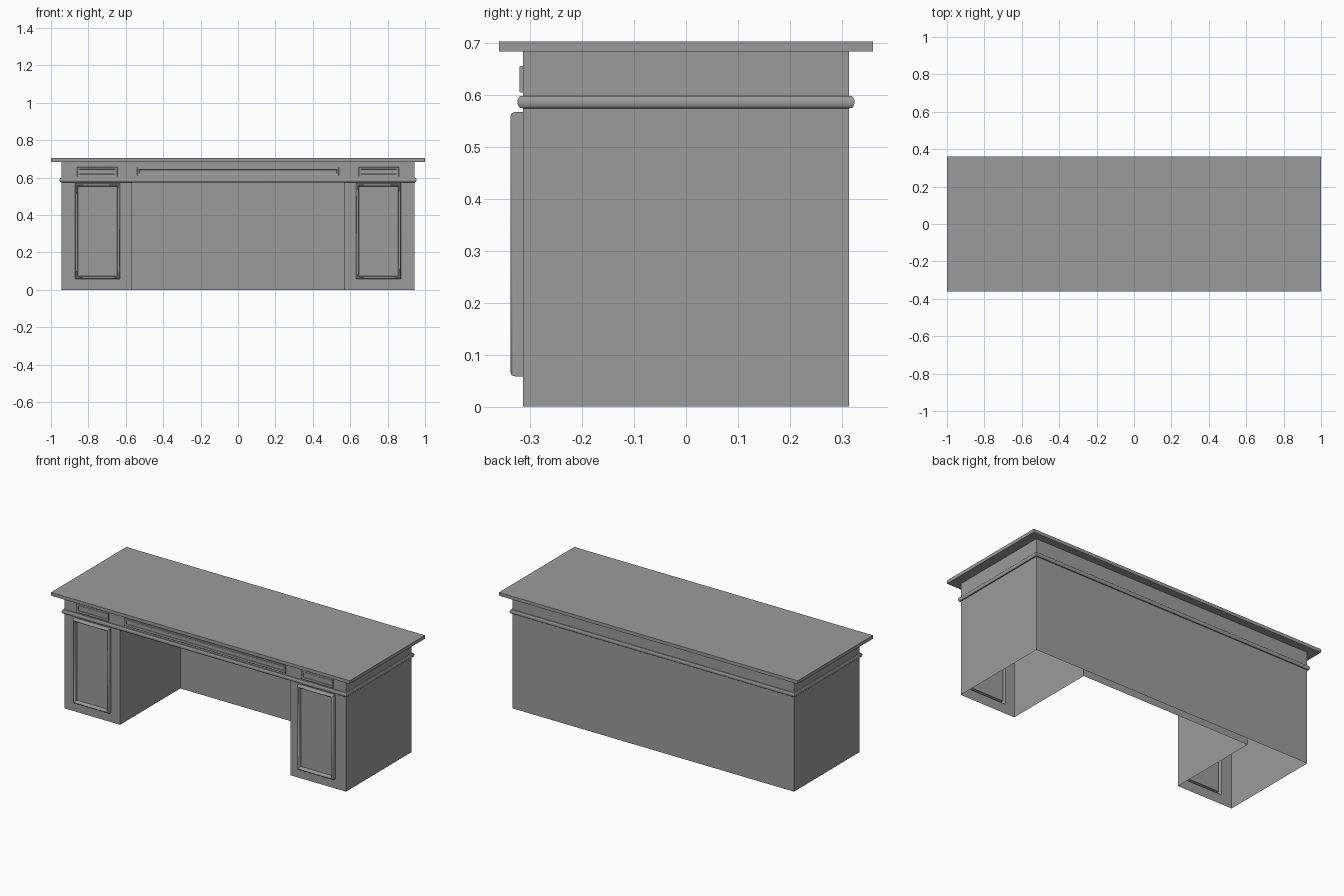
import bpy, bmesh

if "Cube" in bpy.data.objects:
    bpy.data.objects.remove(bpy.data.objects["Cube"])

HX, HY = 0.943, 0.314        # cabinet half width and half depth
KX, KY, KZ = 0.57, 0.262, 0.576   # kneehole half width, back wall, ceiling
TOP = 0.685

grey = bpy.data.materials.new("dark_grey")
grey.diffuse_color = (0.33, 0.33, 0.33, 1)
grey.use_nodes = True
grey.node_tree.nodes["Principled BSDF"].inputs["Base Color"].default_value = grey.diffuse_color


def finish(bm, name, smooth=None):
    bmesh.ops.remove_doubles(bm, verts=bm.verts, dist=1e-5)
    bmesh.ops.recalc_face_normals(bm, faces=bm.faces)
    me = bpy.data.meshes.new(name)
    bm.to_mesh(me)
    bm.free()
    me.materials.append(grey)
    ob = bpy.data.objects.new(name, me)
    bpy.context.collection.objects.link(ob)
    if smooth:
        bpy.context.view_layer.objects.active = ob
        ob.select_set(True)
        bpy.ops.object.shade_smooth_by_angle(angle=smooth)
        ob.select_set(False)
    return ob


def loft(name, rings, cap_first=False, cap_last=False, smooth=0.7):
    """Join successive four-cornered rings into a surface."""
    bm = bmesh.new()
    loops = [[bm.verts.new(p) for p in r] for r in rings]
    for a, b in zip(loops, loops[1:]):
        for i in range(4):
            j = (i + 1) % 4
            bm.faces.new((a[i], a[j], b[j], b[i]))
    if cap_first:
        bm.faces.new(loops[0])
    if cap_last:
        bm.faces.new(loops[-1])
    return finish(bm, name, smooth)


def plan_ring(hx, hy, z):
    return [(-hx, -hy, z), (hx, -hy, z), (hx, hy, z), (-hx, hy, z)]


def panel(name, x0, x1, z0, z1, steps):
    """Framed front panel; steps are (inset, height in front of the wall)."""
    rings = [[(x0 + i, -HY - h, z0 + i), (x1 - i, -HY - h, z0 + i),
              (x1 - i, -HY - h, z1 - i), (x0 + i, -HY - h, z1 - i)]
             for i, h in steps]
    return loft(name, rings, cap_last=True)


# Table top
loft("table_top", [plan_ring(1, 0.36, TOP - 0.001), plan_ring(1, 0.36, 0.704)],
     True, True, None)

# Cabinet shell, open underneath, with openings behind the doors
DX0, DX1, DZ0, DZ1 = 0.63, 0.872, 0.058, 0.568
bm = bmesh.new()


def quad(*pts):
    bm.faces.new([bm.verts.new(p) for p in pts])


half = [KX, DX0, DX1, HX]
xs = [-x for x in reversed(half)] + half
zs = [0, DZ0, DZ1, KZ, TOP]
for ix, (a, b) in enumerate(zip(xs, xs[1:])):
    for iz, (c, d) in enumerate(zip(zs, zs[1:])):
        kneehole = ix == 3 and iz < 3
        door = ix in (1, 5) and iz == 1
        if not (kneehole or door):
            quad((a, -HY, c), (b, -HY, c), (b, -HY, d), (a, -HY, d))
for s in (-1, 1):
    quad((s*HX, -HY, 0), (s*HX, HY, 0), (s*HX, HY, TOP), (s*HX, -HY, TOP))
    quad((s*KX, -HY, 0), (s*KX, KY, 0), (s*KX, KY, KZ), (s*KX, -HY, KZ))
quad((-HX, HY, 0), (HX, HY, 0), (HX, HY, TOP), (-HX, HY, TOP))
quad((-KX, KY, 0), (KX, KY, 0), (KX, KY, KZ), (-KX, KY, KZ))
quad((-KX, -HY, KZ), (KX, -HY, KZ), (KX, KY, KZ), (-KX, KY, KZ))
finish(bm, "cabinet_shell")

# Rounded moulding around the cabinet
bead = [(0, 0.575), (0.006, 0.5755), (0.009, 0.579), (0.0105, 0.584),
        (0.0105, 0.590), (0.009, 0.595), (0.006, 0.5985), (0, 0.599)]
loft("moulding", [plan_ring(HX + o, HY + o, z) for o, z in bead])

# Doors and drawer fronts
door_steps = [(0, 0), (0, 0.012), (0.001, 0.019), (0.004, 0.023), (0.008, 0.024),
              (0.012, 0.022), (0.015, 0.017), (0.016, 0.004)]
drawer_steps = [(0, 0), (0, 0.004), (0.002, 0.007), (0.009, 0.007),
                (0.012, 0.005), (0.013, 0.001)]
for side, s in (("left", -1), ("right", 1)):
    x0, x1 = sorted((s * DX0, s * DX1))
    panel(side + "_door", x0, x1, DZ0, DZ1, door_steps)
    x0, x1 = sorted((s * 0.645, s * 0.86))
    panel(side + "_drawer", x0, x1, 0.605, 0.657, drawer_steps)
panel("centre_drawer", -0.54, 0.54, 0.610, 0.655, drawer_steps)
